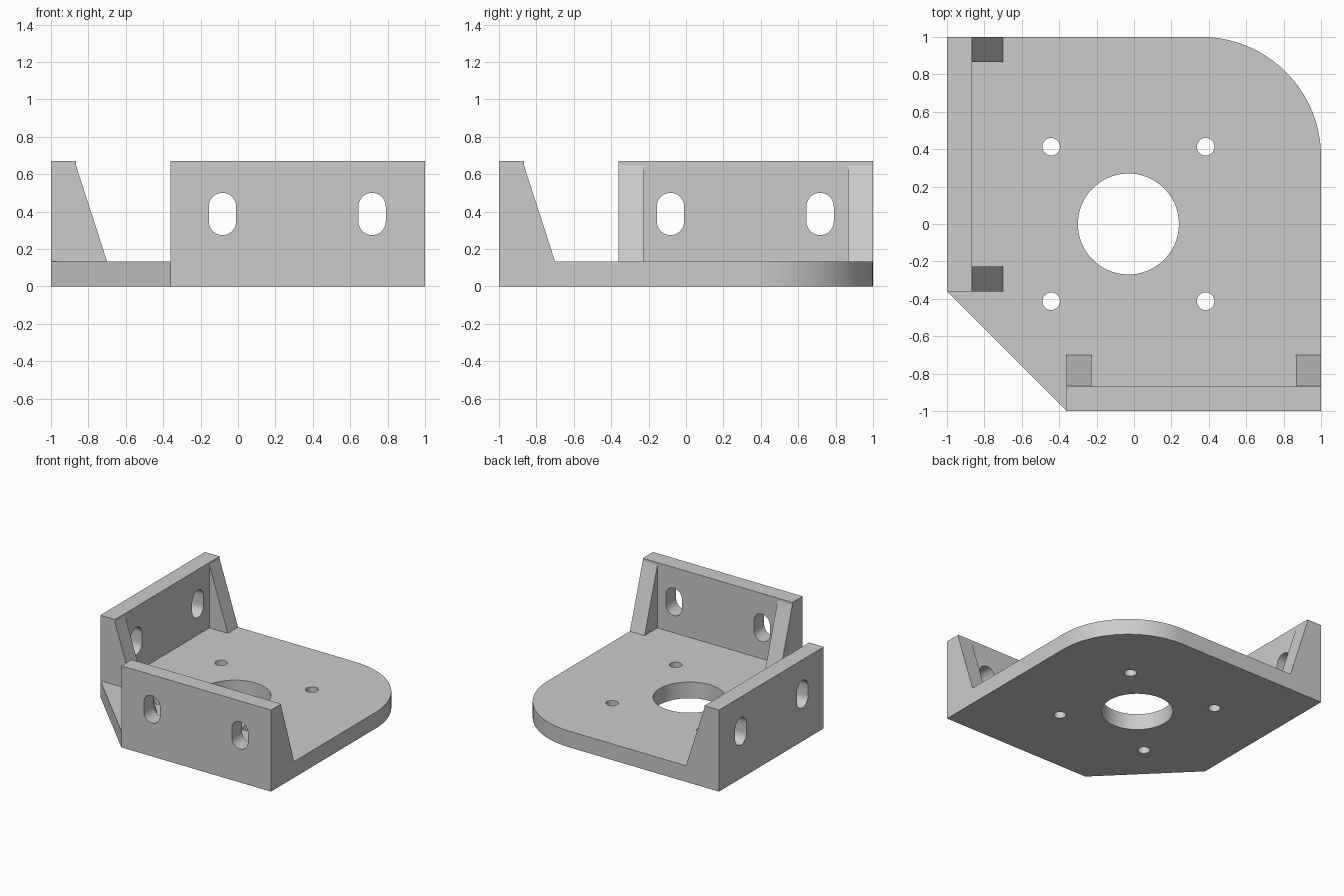
import bpy
import bmesh
from math import cos, sin, pi
from mathutils import Matrix, Vector

cube = bpy.data.objects.get("Cube")
if cube:
    bpy.data.objects.remove(cube, do_unlink=True)

# Main dimensions
T = 0.133        # sheet thickness
H = 0.67         # wall height
C = 0.36         # corner cut and wall end
IN = -1 + T      # inner face of the walls
FOOT = -0.70     # toe of the gussets

grey = bpy.data.materials.new("bracket_grey")
grey.use_nodes = True
colour = (0.6, 0.6, 0.6, 1)
grey.diffuse_color = colour
grey.node_tree.nodes["Principled BSDF"].inputs["Base Color"].default_value = colour

X, Y, Z = Vector((1, 0, 0)), Vector((0, 1, 0)), Vector((0, 0, 1))


def arc(cx, cy, r, start, end, n):
    angles = [start + (end - start) * i / n for i in range(n + 1)]
    return [(cx + r * cos(a), cy + r * sin(a)) for a in angles]


def circle(cx, cy, r, n=48):
    return arc(cx, cy, r, 0, 2 * pi, n)[:-1]


def slot(cx, cz=0.387, r=0.073, straight=0.04):
    return arc(cx, cz + straight, r, 0, pi, 16) + arc(cx, cz - straight, r, pi, 2 * pi, 16)


def extrude(name, loops, u, v, w, low, high):
    """Fill outline and hole loops in the u-v plane, thicken from low to high along w."""
    curve = bpy.data.curves.new(name, "CURVE")
    curve.dimensions = "2D"
    curve.fill_mode = "BOTH"
    curve.extrude = (high - low) / 2
    for loop in loops:
        spline = curve.splines.new("POLY")
        spline.points.add(len(loop) - 1)
        for point, (a, b) in zip(spline.points, loop):
            point.co = (a, b, 0, 1)
        spline.use_cyclic_u = True
    source = bpy.data.objects.new(name + "_profile", curve)
    bpy.context.collection.objects.link(source)
    bpy.context.view_layer.update()
    graph = bpy.context.evaluated_depsgraph_get()
    mesh = bpy.data.meshes.new_from_object(source.evaluated_get(graph))
    bpy.data.objects.remove(source, do_unlink=True)

    frame = Matrix((u, v, w)).transposed().to_4x4()
    frame.translation = w * (low + high) / 2
    bm = bmesh.new()
    bm.from_mesh(mesh)
    bm.transform(frame)
    bmesh.ops.remove_doubles(bm, verts=bm.verts, dist=0.0001)
    bmesh.ops.recalc_face_normals(bm, faces=bm.faces)
    bm.to_mesh(mesh)
    bm.free()

    mesh.name = name
    mesh.materials.clear()
    mesh.materials.append(grey)
    obj = bpy.data.objects.new(name, mesh)
    bpy.context.collection.objects.link(obj)
    bpy.ops.object.select_all(action="DESELECT")
    obj.select_set(True)
    bpy.context.view_layer.objects.active = obj
    bpy.ops.object.shade_smooth_by_angle(angle=pi / 6)


# Base plate: cut front corner, rounded back corner, shaft hole and screw holes
outline = [(-1, -C), (-C, -1), (-C, IN), (1, IN)]
outline += arc(C, C, 1 - C, 0, pi / 2, 32) + [(IN, 1), (IN, -C)]
holes = [circle(-0.03, 0, 0.27, 64)]
holes += [circle(-0.03 + sx * 0.413, sy * 0.413, 0.047, 32)
          for sx in (-1, 1) for sy in (-1, 1)]
extrude("base_plate", [outline] + holes, X, Y, Z, 0, T)

# Two matching walls, mirrored across the diagonal, each with slots and gussets
wall = [(-C, 0), (1, 0), (1, H), (-C, H)]
gusset = [(IN, T), (FOOT, T), (IN, H - 0.02)]
for side, along, across in (("front", X, Y), ("right", Y, X)):
    extrude(side + "_wall", [wall, slot(-0.083), slot(0.717)], along, Z, across, -1, IN)
    extrude(side + "_inner_gusset", [gusset], across, Z, along, -C, -C + T)
    extrude(side + "_outer_gusset", [gusset], across, Z, along, 1 - T, 1)
